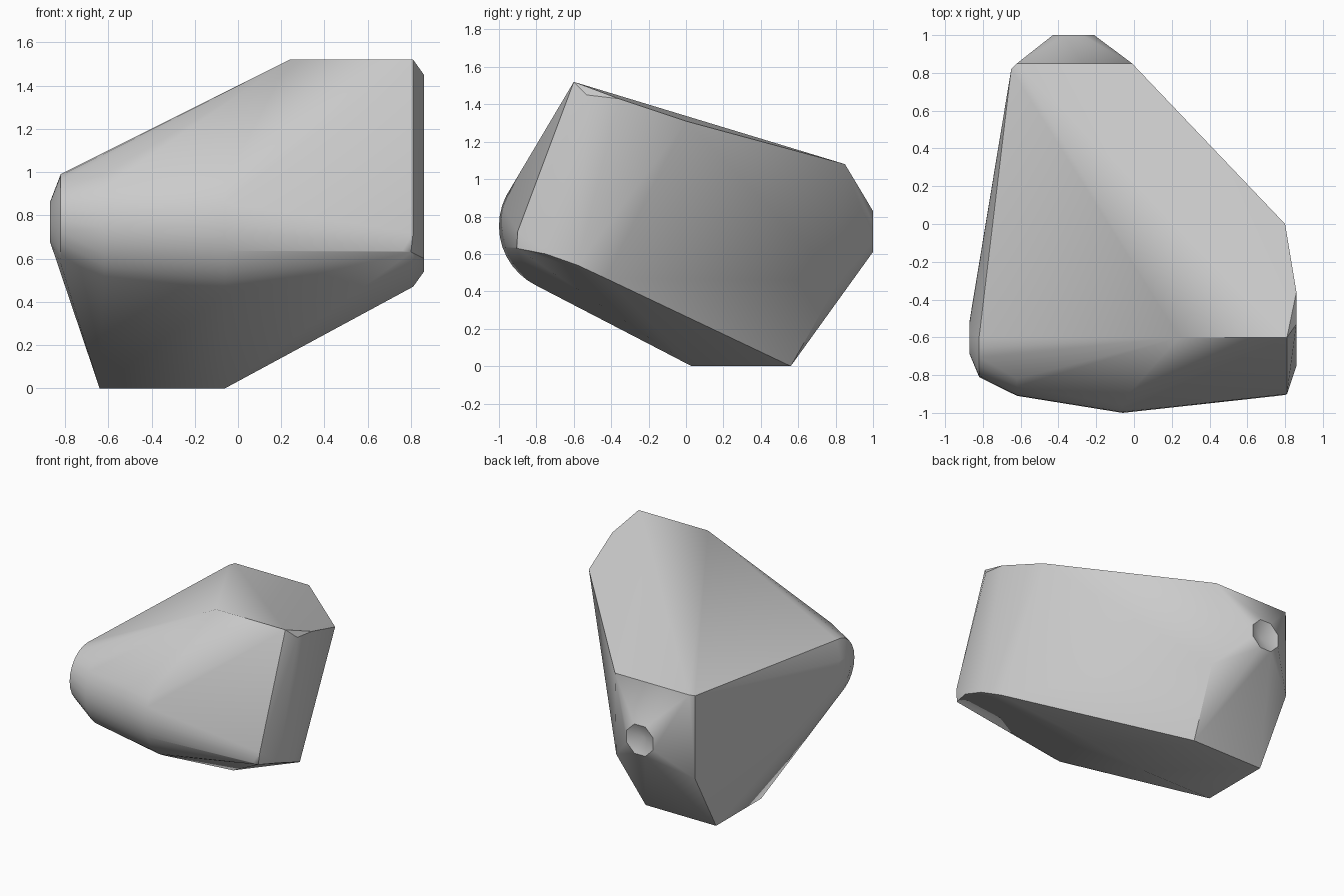
import bpy
import bmesh
import math
from mathutils import Vector

default = bpy.data.objects.get("Cube")
if default:
    bpy.data.objects.remove(default, do_unlink=True)


def arc(x, y, z, radius, start, end, steps):
    """Points on an arc in a plane of constant x; 0 degrees faces the front."""
    points = []
    for i in range(steps + 1):
        a = math.radians(start + (end - start) * i / steps)
        points.append((x, y - radius * math.cos(a), z + radius * math.sin(a)))
    return points


# Main corners: crest, back rim and underside
crest = [(0.24, -0.6, 1.52), (0.81, -0.6, 1.52), (0.80, 0, 1.31)]
back_rim = [(-0.62, 0.85, 1.08), (-0.01, 0.85, 1.08), (-0.65, 0.82, 1.07),
            (0, 0.82, 0.46), (-0.65, 0.82, 0.45)]
base = [(x, y, 0) for x in (-0.64, -0.06) for y in (0.03, 0.56)]

# Chamfered end on the +x side
side = [(0.81, -0.43, 0.47), (0.81, -0.9, 0.72), (0.80, -0.905, 0.63),
        (0.76, -0.91, 0.635), (0.86, -0.36, 1.43), (0.86, -0.53, 1.45),
        (0.86, -0.75, 0.60), (0.86, -0.58, 0.54)]

# Rounded nose, swelling from the small -x cap to the middle
nose = (arc(-0.87, -0.6, 0.77, 0.09, -180, 165, 23)
        + arc(-0.82, -0.6, 0.78, 0.21, -90, 90, 12)
        + arc(-0.62, -0.6, 0.76, 0.31, -75, 45, 10)
        + arc(-0.06, -0.645, 0.75, 0.355, -110, 36, 16))

# Small octagonal tip at the back
tip = []
for i in range(8):
    a = math.radians(22.5 + 45 * i)
    tip.append((-0.32 + 0.118 * math.cos(a), 1, 0.72 + 0.118 * math.sin(a)))

# Wrap all of it in one faceted skin
bm = bmesh.new()
for co in crest + back_rim + base + side + nose + tip:
    bm.verts.new(co)
hull = bmesh.ops.convex_hull(bm, input=bm.verts)
spare = {v for v in hull["geom_interior"] if isinstance(v, bmesh.types.BMVert)}
bmesh.ops.delete(bm, geom=list(spare), context="VERTS")
bmesh.ops.dissolve_limit(bm, angle_limit=math.radians(1), verts=bm.verts,
                         edges=bm.edges)
bmesh.ops.recalc_face_normals(bm, faces=bm.faces)

# Shallow dimple in the tip
tip_faces = [f for f in bm.faces if f.normal.y > 0.99 and f.calc_center_median().y > 0.98]
dimple = bmesh.ops.poke(bm, faces=tip_faces)
for v in dimple["verts"]:
    v.co += Vector((0, -0.05, 0))

mesh = bpy.data.meshes.new("rock")
bm.to_mesh(mesh)
bm.free()
rock = bpy.data.objects.new("rock", mesh)
bpy.context.collection.objects.link(rock)

# Plain stone colour
stone = bpy.data.materials.new("stone_grey")
stone.use_nodes = True
colour = (0.6, 0.6, 0.6, 1)
stone.diffuse_color = colour
stone.node_tree.nodes["Principled BSDF"].inputs["Base Color"].default_value = colour
mesh.materials.append(stone)

# Soft rounding with crisp main edges
bpy.ops.object.select_all(action="DESELECT")
rock.select_set(True)
bpy.context.view_layer.objects.active = rock
bpy.ops.object.shade_smooth_by_angle(angle=math.radians(35))
